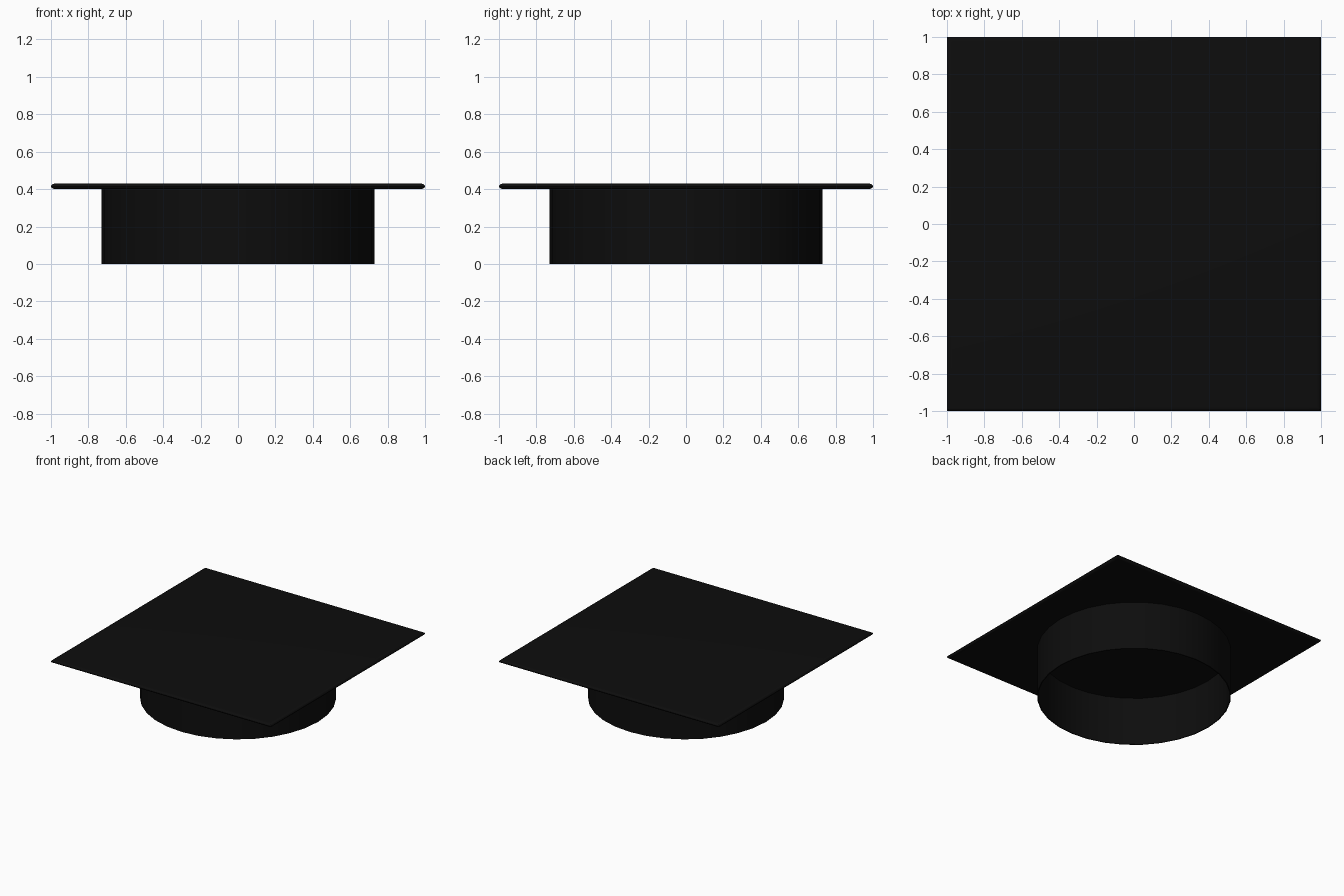
import bpy, bmesh, math

cube = bpy.data.objects.get("Cube")
if cube:
    bpy.data.objects.remove(cube, do_unlink=True)

black = bpy.data.materials.new("black cloth")
black.use_nodes = True
colour = (0.004, 0.004, 0.004, 1)
black.diffuse_color = colour
black.node_tree.nodes["Principled BSDF"].inputs["Base Color"].default_value = colour


def lathe(name, profile, sides, turn=0.0, capped=False):
    """Sweep (radius, height) points around z with the given number of sides."""
    bm = bmesh.new()
    rings = []
    for r, z in profile:
        angles = [turn + math.tau * i / sides for i in range(sides)]
        rings.append([bm.verts.new((r * math.cos(a), r * math.sin(a), z)) for a in angles])
    pairs = list(zip(rings, rings[1:]))
    if capped:
        bm.faces.new(rings[0][::-1])
        bm.faces.new(rings[-1])
    else:
        pairs.append((rings[-1], rings[0]))
    for low, high in pairs:
        for i in range(sides):
            j = (i + 1) % sides
            bm.faces.new((low[i], low[j], high[j], high[i]))
    bmesh.ops.recalc_face_normals(bm, faces=bm.faces)
    mesh = bpy.data.meshes.new(name)
    bm.to_mesh(mesh)
    bm.free()
    mesh.materials.append(black)
    obj = bpy.data.objects.new(name, mesh)
    bpy.context.collection.objects.link(obj)
    return obj


def smooth(obj):
    bpy.ops.object.select_all(action='DESELECT')
    obj.select_set(True)
    bpy.context.view_layer.objects.active = obj
    bpy.ops.object.shade_smooth_by_angle(angle=math.radians(40))


# Square board with softly rounded rim
base, thick, round_off = 0.40, 0.03, 0.025
rim = []
for step in range(7):
    a = math.radians(-90 + 30 * step)
    half = 1 - round_off + round_off * math.cos(a)
    rim.append((half * math.sqrt(2), base + thick / 2 * (1 + math.sin(a))))
board = lathe("cap_board", rim, 4, math.pi / 4, capped=True)
smooth(board)

# Hollow head band, open at the bottom
outer, inner = 0.73, 0.722
band = lathe("head_band", [(outer, 0), (outer, base + 0.01), (inner, base + 0.01), (inner, 0)], 32)
smooth(band)
